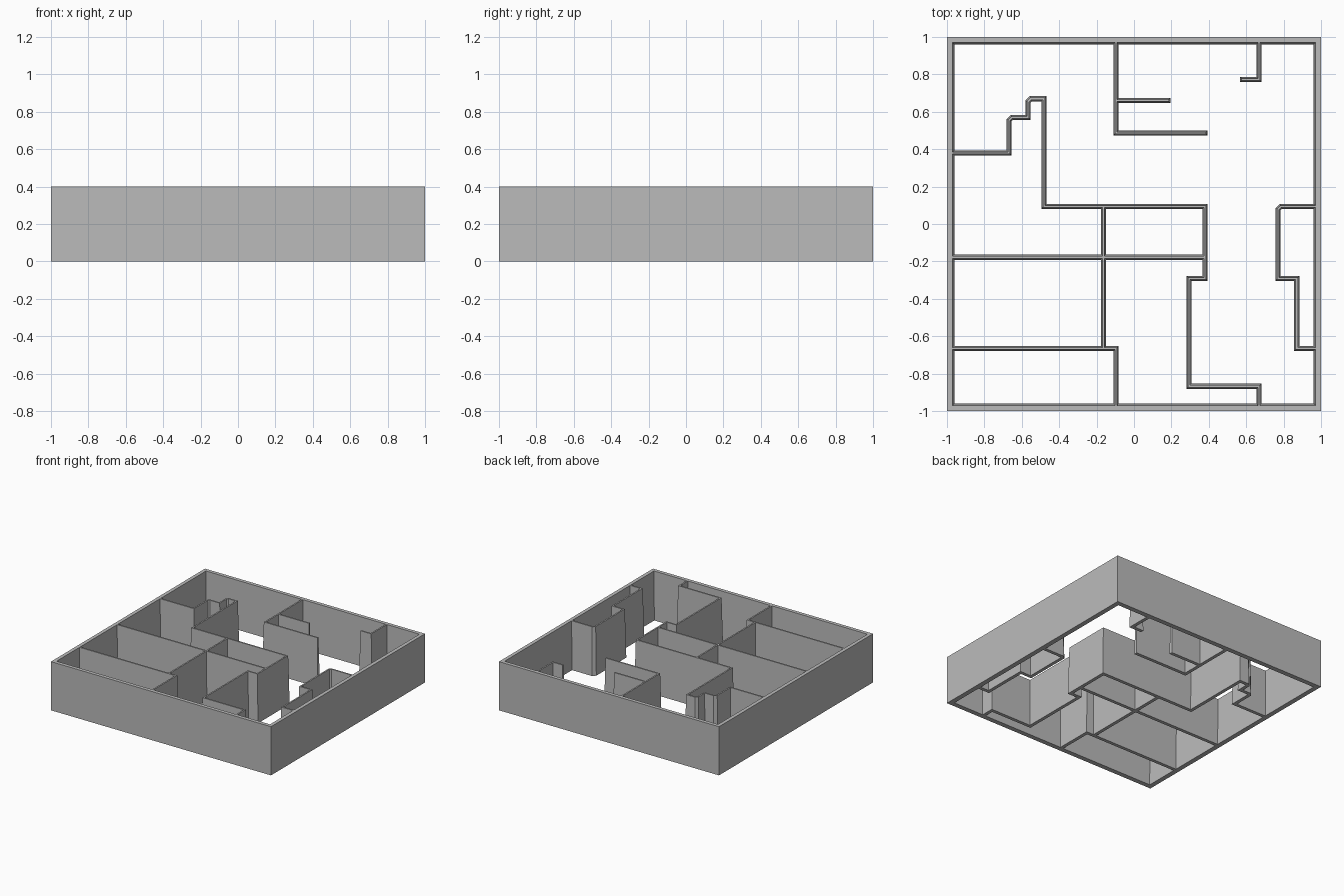
import bpy
import bmesh
from mathutils import Vector

if "Cube" in bpy.data.objects:
    bpy.data.objects.remove(bpy.data.objects["Cube"])

HEIGHT = 0.4
FOOT, CREST = 0.014, 0.006      # half widths of the tapered inner walls

grey = bpy.data.materials.new("wall grey")
grey.use_nodes = True
colour = (0.5, 0.5, 0.5, 1)
grey.diffuse_color = colour
grey.node_tree.nodes["Principled BSDF"].inputs["Base Color"].default_value = colour


def finish(name, bm):
    bmesh.ops.recalc_face_normals(bm, faces=bm.faces)
    mesh = bpy.data.meshes.new(name)
    bm.to_mesh(mesh)
    bm.free()
    mesh.materials.append(grey)
    obj = bpy.data.objects.new(name, mesh)
    bpy.context.collection.objects.link(obj)


def skin(bm, rings, closed=False):
    """Join four-point rings into a solid strip or loop."""
    rings = [[bm.verts.new(p) for p in ring] for ring in rings]
    pairs = list(zip(rings, rings[1:]))
    if closed:
        pairs.append((rings[-1], rings[0]))
    else:
        bm.faces.new(rings[0])
        bm.faces.new(rings[-1])
    for a, b in pairs:
        for i in range(4):
            j = (i + 1) % 4
            bm.faces.new((a[i], a[j], b[j], b[i]))


def wall(name, path):
    """Tapered wall along a path, with mitred corners and sloped ends."""
    pts = [Vector(p) for p in path]
    dirs = [(b - a).normalized() for a, b in zip(pts, pts[1:])]
    last = len(pts) - 1
    rings = []
    for i, p in enumerate(pts):
        before, after = dirs[max(i - 1, 0)], dirs[min(i, last - 1)]
        n0, n1 = before.orthogonal(), after.orthogonal()
        mitre = (n0 + n1) / (1 + n0.dot(n1))
        along = -after if i == 0 else before if i == last else Vector((0, 0))
        ring = []
        for side, half, z in ((-1, FOOT, 0), (1, FOOT, 0),
                              (1, CREST, HEIGHT), (-1, CREST, HEIGHT)):
            q = p + mitre * side * half + along * half
            ring.append((q.x, q.y, z))
        rings.append(ring)
    bm = bmesh.new()
    skin(bm, rings)
    finish(name, bm)


# Outer frame: vertical outside, slightly sloped inside, open top and bottom
frame = bmesh.new()
section = ((1, 0), (1, HEIGHT), (0.97, HEIGHT), (0.96, 0))
skin(frame, [[(sx * r, sy * r, z) for r, z in section]
             for sx, sy in ((1, 1), (-1, 1), (-1, -1), (1, -1))], closed=True)
finish("outer_frame", frame)

# Inner partitions
IN = 0.97
wall("main_partition", [
    (-IN, 0.38), (-0.668, 0.38), (-0.668, 0.555), (-0.653, 0.57),
    (-0.567, 0.57), (-0.567, 0.655), (-0.552, 0.67), (-0.481, 0.67),
    (-0.481, 0.094), (0.38, 0.094), (0.38, -0.291), (0.294, -0.291),
    (0.294, -0.867), (0.668, -0.867), (0.668, -IN)])
wall("middle_cross_wall", [(-IN, -0.178), (0.38, -0.178)])
wall("middle_long_wall", [(-0.163, 0.094), (-0.163, -0.666)])
wall("front_left_room_wall", [(-IN, -0.666), (-0.096, -0.666), (-0.096, -IN)])
wall("back_room_wall", [(-0.096, IN), (-0.096, 0.487), (0.38, 0.487)])
wall("back_room_divider", [(-0.096, 0.66), (0.18, 0.66)])
wall("back_corner_wall", [(0.668, IN), (0.668, 0.773), (0.582, 0.773)])
wall("side_niche_wall", [
    (IN, 0.094), (0.785, 0.094), (0.77, 0.079), (0.77, -0.291),
    (0.87, -0.291), (0.87, -0.666), (IN, -0.666)])
